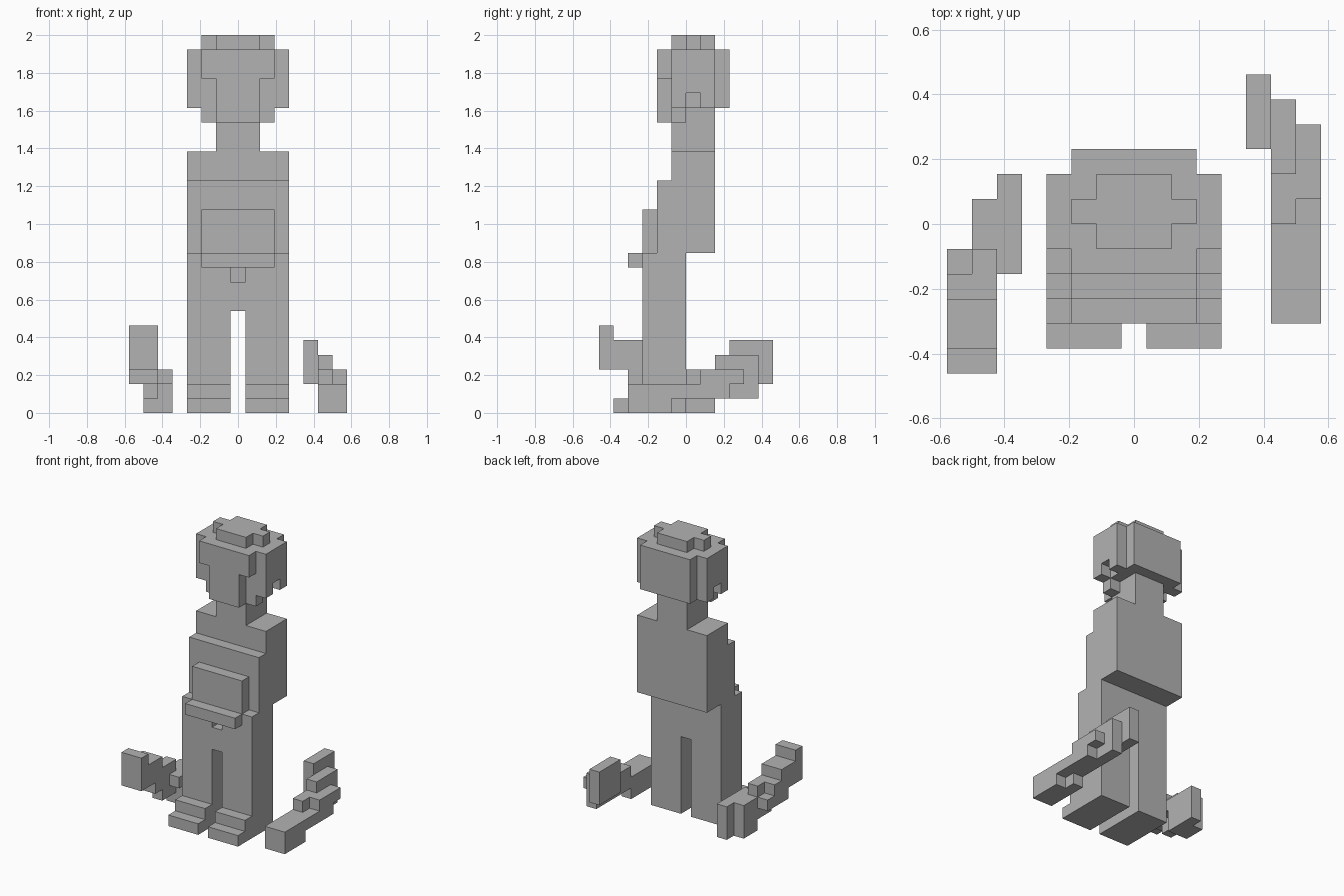
import bpy, bmesh
from itertools import product

U = 2 / 26  # edge length of one block

cube = bpy.data.objects.get("Cube")
if cube:
    bpy.data.objects.remove(cube, do_unlink=True)

grey = bpy.data.materials.new("plain_grey")
grey.use_nodes = True
colour = (0.45, 0.45, 0.45, 1)
grey.diffuse_color = colour
grey.node_tree.nodes["Principled BSDF"].inputs["Base Color"].default_value = colour


def box(x0, x1, y0, y1, z0, z1):
    """Blocks filling a box; x columns are centred on whole numbers."""
    return set(product(range(x0, x1), range(y0, y1), range(z0, z1)))


def wide(n, y0, y1, z0, z1):
    """Box centred on x, reaching n columns to each side."""
    return box(-n, n + 1, y0, y1, z0, z1)


def pair(x0, x1, *yz):
    """Box and its mirror image across x."""
    return box(x0, x1, *yz) | box(1 - x1, 1 - x0, *yz)


parts = {}

# Lower body
parts["feet"] = pair(1, 4, -5, -3, 0, 1) | pair(1, 4, -4, -3, 1, 2)
parts["legs"] = pair(1, 4, -3, 0, 0, 7)
parts["hips"] = wide(3, -3, 0, 7, 11) - wide(0, -3, -2, 9, 10)

# Upper body with its front pouch
parts["torso"] = wide(3, -2, 2, 11, 16)
parts["shoulders"] = wide(3, -1, 2, 16, 18)
parts["pouch"] = wide(2, -3, -2, 11, 14)
parts["pouch_shelf"] = wide(2, -4, -3, 10, 11)
parts["neck"] = wide(1, -1, 2, 18, 21)

# Head
parts["head"] = wide(2, -1, 2, 21, 25)
parts["jaw"] = wide(2, -1, 0, 20, 21)
parts["face"] = wide(1, -2, -1, 20, 23) | wide(2, -2, -1, 23, 25)
parts["head_sides"] = pair(3, 4, -1, 2, 21, 25) - pair(3, 4, 0, 1, 21, 22)
parts["head_back"] = wide(2, 2, 3, 21, 25)
parts["crown"] = wide(1, -1, 2, 25, 26) | wide(2, 0, 1, 25, 26)

# Detached left arm, rising towards the back
parts["left_hand"] = box(6, 8, -4, -1, 0, 2) | box(6, 7, -1, 0, 0, 2)
parts["left_forearm"] = (box(6, 8, -1, 3, 1, 2) | box(7, 8, 1, 4, 2, 3)
                         | box(6, 7, 0, 5, 1, 3))
parts["left_upper_arm"] = box(6, 7, 2, 5, 3, 4) | box(5, 6, 3, 6, 2, 5)

# Detached right arm, rising towards the front
parts["right_upper_arm"] = box(-5, -4, -1, 2, 0, 3) | box(-5, -4, -2, -1, 2, 3)
parts["right_forearm"] = (box(-6, -5, -1, 1, 0, 3) | box(-6, -5, -3, -1, 1, 4)
                          | box(-7, -6, -3, -1, 2, 3) | box(-7, -6, -3, -2, 3, 4))
parts["right_hand"] = (box(-7, -5, -4, -3, 2, 3) | box(-7, -5, -5, -3, 3, 5)
                       | box(-7, -5, -6, -5, 3, 6))

solid = set().union(*parts.values())


def build(name, blocks):
    """Skin the blocks with only their exposed faces and merge flat areas."""
    bm = bmesh.new()
    corners = {}

    def corner(p):
        if p not in corners:
            corners[p] = bm.verts.new(((p[0] - 0.5) * U, p[1] * U, p[2] * U))
        return corners[p]

    for cell in sorted(blocks):
        for axis, side in product(range(3), (0, 1)):
            near = list(cell)
            near[axis] += 2 * side - 1
            if tuple(near) in solid:
                continue
            a, b = (axis + 1) % 3, (axis + 2) % 3
            loop = []
            for i, j in ((0, 0), (1, 0), (1, 1), (0, 1)):
                p = list(cell)
                p[axis] += side
                p[a] += i
                p[b] += j
                loop.append(corner(tuple(p)))
            bm.faces.new(loop if side else loop[::-1])
    bmesh.ops.dissolve_limit(bm, angle_limit=0.01, verts=bm.verts, edges=bm.edges)
    mesh = bpy.data.meshes.new(name)
    bm.to_mesh(mesh)
    bm.free()
    mesh.materials.append(grey)
    bpy.context.collection.objects.link(bpy.data.objects.new(name, mesh))


for part, blocks in parts.items():
    build(part, blocks)
